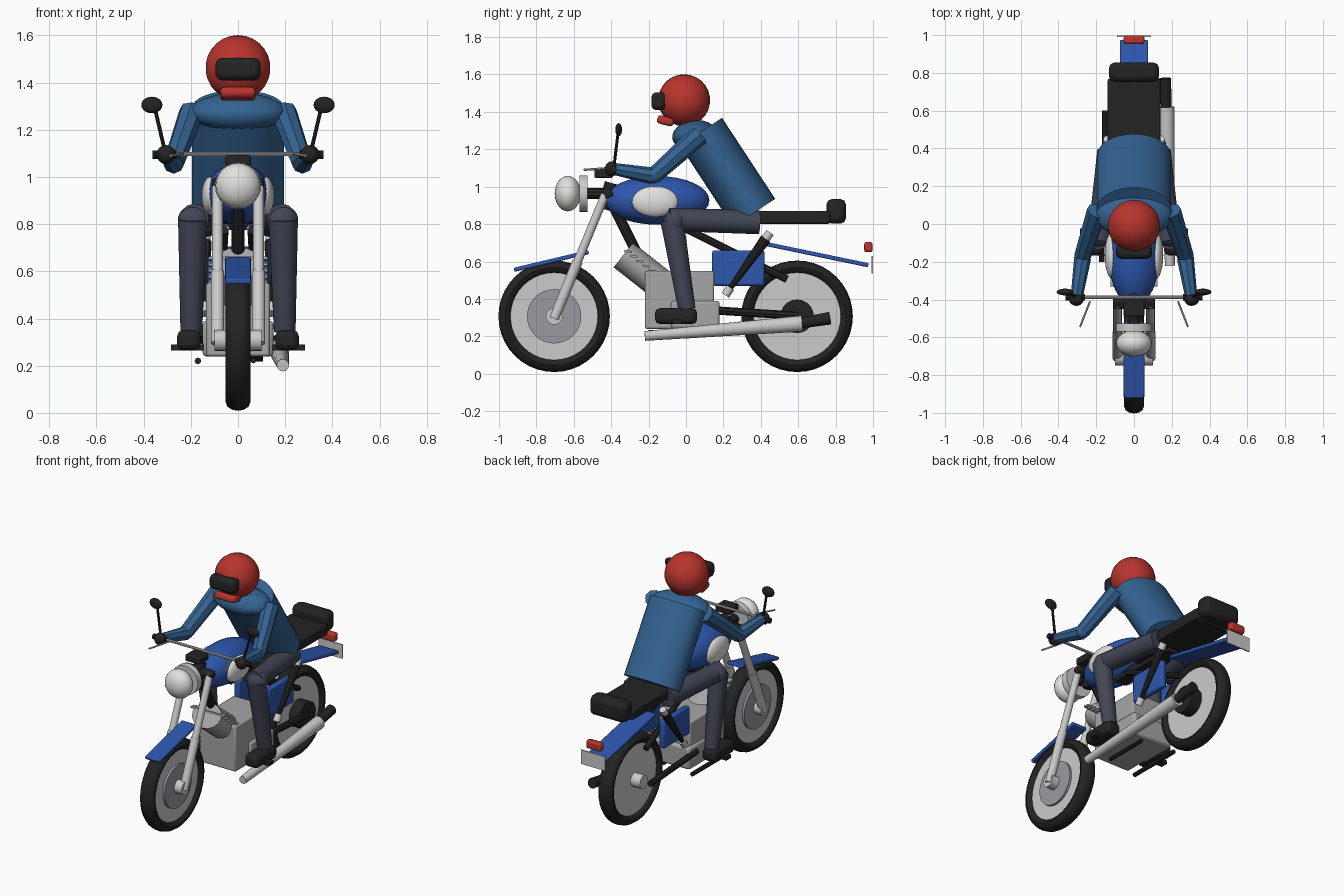
import bpy, math
from mathutils import Vector, Matrix


def material(name, rgb):
    m = bpy.data.materials.new(name)
    m.diffuse_color = (*rgb, 1)
    return m


BLUE = material("paint_blue", (0.026, 0.095, 0.42))
JACKET = material("jacket_blue", (0.034, 0.125, 0.285))
PANTS = material("trouser_slate", (0.055, 0.062, 0.092))
BLACK = material("black", (0.017, 0.017, 0.017))
RED = material("red", (0.48, 0.035, 0.026))
WHITE = material("white", (0.75, 0.75, 0.74))
LIGHT = material("light_metal", (0.6, 0.6, 0.6))
ENGINE = material("engine_grey", (0.38, 0.38, 0.38))
STEEL = material("brake_steel", (0.32, 0.33, 0.36))


def finish(name, mat, bevel=0):
    o = bpy.context.object
    o.name = name
    o.data.materials.append(mat)
    if bevel:
        b = o.modifiers.new("bevel", 'BEVEL')
        b.width = bevel
        b.segments = 2
    bpy.ops.object.shade_smooth_by_angle(angle=math.radians(35))
    return o


def box(name, mat, centre, size, tilt=0, bevel=0):
    bpy.ops.mesh.primitive_cube_add(size=1)
    o = bpy.context.object
    o.data.transform(Matrix.Diagonal((*size, 1)))
    o.location = centre
    o.rotation_euler.x = tilt
    return finish(name, mat, bevel)


def ball(name, mat, centre, radii, seg=24, tilt=0):
    bpy.ops.mesh.primitive_uv_sphere_add(segments=seg, ring_count=seg // 2 + 2)
    o = bpy.context.object
    o.data.transform(Matrix.Diagonal((*radii, 1)))
    o.location = centre
    o.rotation_euler.x = tilt
    return finish(name, mat)


def tube(name, mat, a, b, r1, r2=None, n=16, flat=1):
    """Tapered round bar from a to b; flat squashes its depth."""
    a, b = Vector(a), Vector(b)
    bpy.ops.mesh.primitive_cone_add(vertices=n, radius1=r1, radius2=r2 or r1,
                                    depth=(b - a).length)
    o = bpy.context.object
    o.data.transform(Matrix.Diagonal((1, flat, 1, 1)))
    d = b - a
    # keep the width axis level so squashed sections stay upright
    side = Vector((1, 0, 0)) if abs(d.normalized().x) < 0.9 else Vector((0, 1, 0))
    z = d.normalized()
    y = z.cross(side).normalized()
    x = y.cross(z)
    o.matrix_world = Matrix.Translation((a + b) / 2) @ Matrix((x, y, z)).transposed().to_4x4()
    return finish(name, mat)


def axle(name, mat, y, z, r, x0, x1, n=32):
    return tube(name, mat, (x0, y, z), (x1, y, z), r, n=n)


# Wheels
WZ = 0.307
for end, y in (("front", -0.705), ("rear", 0.594)):
    bpy.ops.mesh.primitive_torus_add(major_segments=40, minor_segments=12,
                                     major_radius=0.262, minor_radius=0.036)
    o = bpy.context.object
    o.data.transform(Matrix.Diagonal((1, 1, 1.45, 1)))
    o.data.transform(Matrix.Rotation(math.pi / 2, 4, 'Y'))
    o.location = (0, y, WZ)
    finish(end + "_tyre", BLACK)
    axle(end + "_rim", LIGHT, y, WZ, 0.238, -0.03, 0.03, 40)
    axle(end + "_hub", LIGHT, y, WZ, 0.045, -0.1, 0.1, 16)
axle("front_brake_disc", STEEL, -0.705, WZ, 0.145, -0.045, 0.045)
axle("rear_sprocket", BLACK, 0.594, WZ, 0.09, 0, 0.105, 20)

# Fenders, tail light, plate
box("front_fender", BLUE, (0, -0.72, 0.603), (0.11, 0.41, 0.022), math.atan2(0.095, 0.4), 0.006)
box("rear_fender", BLUE, (0, 0.70, 0.637), (0.148, 0.56, 0.022), -math.atan2(0.11, 0.53), 0.006)
box("tail_light", RED, (0, 0.975, 0.677), (0.11, 0.045, 0.055), 0, 0.012)
box("number_plate", LIGHT, (0, 0.995, 0.583), (0.18, 0.008, 0.095))

# Seat and back pad
box("seat", BLACK, (0, 0.43, 0.835), (0.28, 0.68, 0.07), 0, 0.012)
box("back_pad", BLACK, (0, 0.803, 0.868), (0.265, 0.105, 0.132), 0, 0.03)

# Tank with pale side panels
ball("tank", BLUE, (0, -0.155, 0.927), (0.137, 0.28, 0.13), 28)

# Frame
tube("down_tube", BLACK, (0, -0.40, 0.92), (0, -0.20, 0.52), 0.028, n=10)
box("backbone", BLACK, (0, 0.12, 0.80), (0.08, 0.5, 0.05))
tube("steering_head", BLACK, (0, -0.40, 1.02), (0, -0.44, 0.88), 0.035, n=12)

# Engine
box("engine_block", ENGINE, (0, -0.035, 0.395), (0.27, 0.37, 0.31), 0, 0.01)
box("crankcase", ENGINE, (0, 0.05, 0.315), (0.30, 0.26, 0.15), 0, 0.015)
tube("engine_cylinder", ENGINE, (0, -0.335, 0.635), (0, -0.10, 0.45), 0.105, n=16, flat=0.8)
for i in range(5):
    box("cooling_fin", ENGINE, (0, -0.31 + 0.032 * i, 0.653 - 0.026 * i),
        (0.25, 0.04, 0.012), -0.15)

# Headlight, instruments, handlebar
ball("headlight_lens", WHITE, (0, -0.632, 0.963), (0.095, 0.07, 0.095), 24)
tube("headlight_ring", LIGHT, (0, -0.57, 0.963), (0, -0.527, 0.963), 0.098, n=24)
tube("headlight_bracket", BLACK, (0, -0.54, 0.963), (0, -0.42, 0.963), 0.03, n=10)
box("fork_clamp", BLACK, (0, -0.42, 0.965), (0.22, 0.055, 0.05), 0.4, 0.01)
box("instruments", BLACK, (0, -0.44, 1.07), (0.11, 0.10, 0.045), 0, 0.008)
tube("handlebar", LIGHT, (-0.3, -0.388, 1.097), (0.3, -0.388, 1.097), 0.009, n=10)

# Exhaust on the right, low bar on the left
tube("exhaust_pipe", LIGHT, (0.19, -0.22, 0.202), (0.172, 0.62, 0.268), 0.026, 0.043, 16)
tube("exhaust_tip", BLACK, (0.172, 0.60, 0.268), (0.163, 0.77, 0.297), 0.028, 0.034, 14)
tube("left_low_bar", BLACK, (-0.17, -0.2, 0.22), (-0.17, 0.18, 0.22), 0.014, n=8)
tube("right_low_bar", BLACK, (0.065, -0.15, 0.222), (0.065, 0.15, 0.222), 0.012, n=8)
tube("right_swing_arm", BLACK, (0.1, 0.1, 0.342), (0.1, 0.6, 0.31), 0.022, n=8)
tube("left_swing_arm", BLACK, (-0.15, 0.1, 0.342), (-0.15, 0.6, 0.31), 0.02, n=8)

# Parts found on both sides
for side, s in (("right", 1), ("left", -1)):
    def P(x, y, z):
        return (s * x, y, z)
    ball(side + "_tank_panel", WHITE, P(0.115, -0.165, 0.92), (0.04, 0.125, 0.082))
    tube(side + "_fork_upper", LIGHT, P(0.087, -0.425, 0.975), P(0.087, -0.6, 0.55), 0.023)
    tube(side + "_fork_lower", LIGHT, P(0.087, -0.58, 0.60), P(0.087, -0.705, 0.295), 0.028)
    tube(side + "_rear_frame", BLACK, P(0.06, 0.0, 0.775), P(0.075, 0.54, 0.505), 0.02, n=8)
    box(side + "_side_cover", BLUE, P(0.11, 0.28, 0.565), (0.04, 0.28, 0.19), 0, 0.012)
    # Shock absorber
    lo, hi = Vector(P(0.14, 0.21, 0.42)), Vector(P(0.14, 0.45, 0.755))
    tube(side + "_shock", BLACK, lo.lerp(hi, 0.1), lo.lerp(hi, 0.9), 0.013, 0.03, 10)
    tube(side + "_shock_foot", LIGHT, lo, lo.lerp(hi, 0.12), 0.023, n=12)
    tube(side + "_shock_cap", LIGHT, lo.lerp(hi, 0.88), hi, 0.023, n=12)
    # Grip, lever, mirror
    tube(side + "_grip", BLACK, P(0.26, -0.388, 1.095), P(0.362, -0.388, 1.095), 0.018, n=10)
    tube(side + "_lever", LIGHT, P(0.233, -0.41, 1.10), P(0.286, -0.545, 1.09), 0.006, n=6)
    tube(side + "_mirror_stem", BLACK, P(0.31, -0.385, 1.11), P(0.352, -0.363, 1.29), 0.008, n=8)
    ball(side + "_mirror", BLACK, P(0.365, -0.36, 1.305), (0.045, 0.018, 0.035), 16)
    # Arm and glove
    tube(side + "_upper_arm", JACKET, P(0.195, 0.07, 1.275), P(0.272, -0.17, 1.06), 0.055, 0.045, 8)
    ball(side + "_elbow", JACKET, P(0.272, -0.17, 1.06), (0.043, 0.043, 0.043), 12)
    tube(side + "_forearm", JACKET, P(0.272, -0.18, 1.058), P(0.303, -0.385, 1.095), 0.045, 0.032, 8)
    ball(side + "_glove", BLACK, P(0.305, -0.398, 1.095), (0.04, 0.036, 0.04), 12)
    # Leg, boot, peg
    tube(side + "_thigh", PANTS, P(0.13, 0.39, 0.81), P(0.185, -0.09, 0.825), 0.064, 0.062, 12)
    ball(side + "_knee", PANTS, P(0.188, -0.06, 0.815), (0.07, 0.06, 0.065), 14)
    tube(side + "_shin", PANTS, P(0.192, -0.075, 0.82), P(0.198, 0.005, 0.345), 0.062, 0.046, 12)
    box(side + "_boot", BLACK, P(0.208, -0.053, 0.308), (0.10, 0.225, 0.085), 0, 0.025)
    box(side + "_foot_peg", BLACK, P(0.215, -0.05, 0.277), (0.14, 0.05, 0.024))

# Rider torso, shoulders and neck
tube("torso", JACKET, (0, 0.364, 0.861), (0, 0.08, 1.294), 0.195, n=32, flat=0.692)
ball("shoulders", JACKET, (0, 0.045, 1.275), (0.205, 0.12, 0.08), 20, 0.15)

# Helmet with visor and chin guard
ball("helmet", RED, (0, -0.01, 1.462), (0.139, 0.139, 0.139), 22)
box("visor", BLACK, (0, -0.145, 1.457), (0.19, 0.08, 0.095), 0, 0.025)
box("chin_guard", RED, (0, -0.11, 1.352), (0.15, 0.09, 0.045), -0.25, 0.016)
